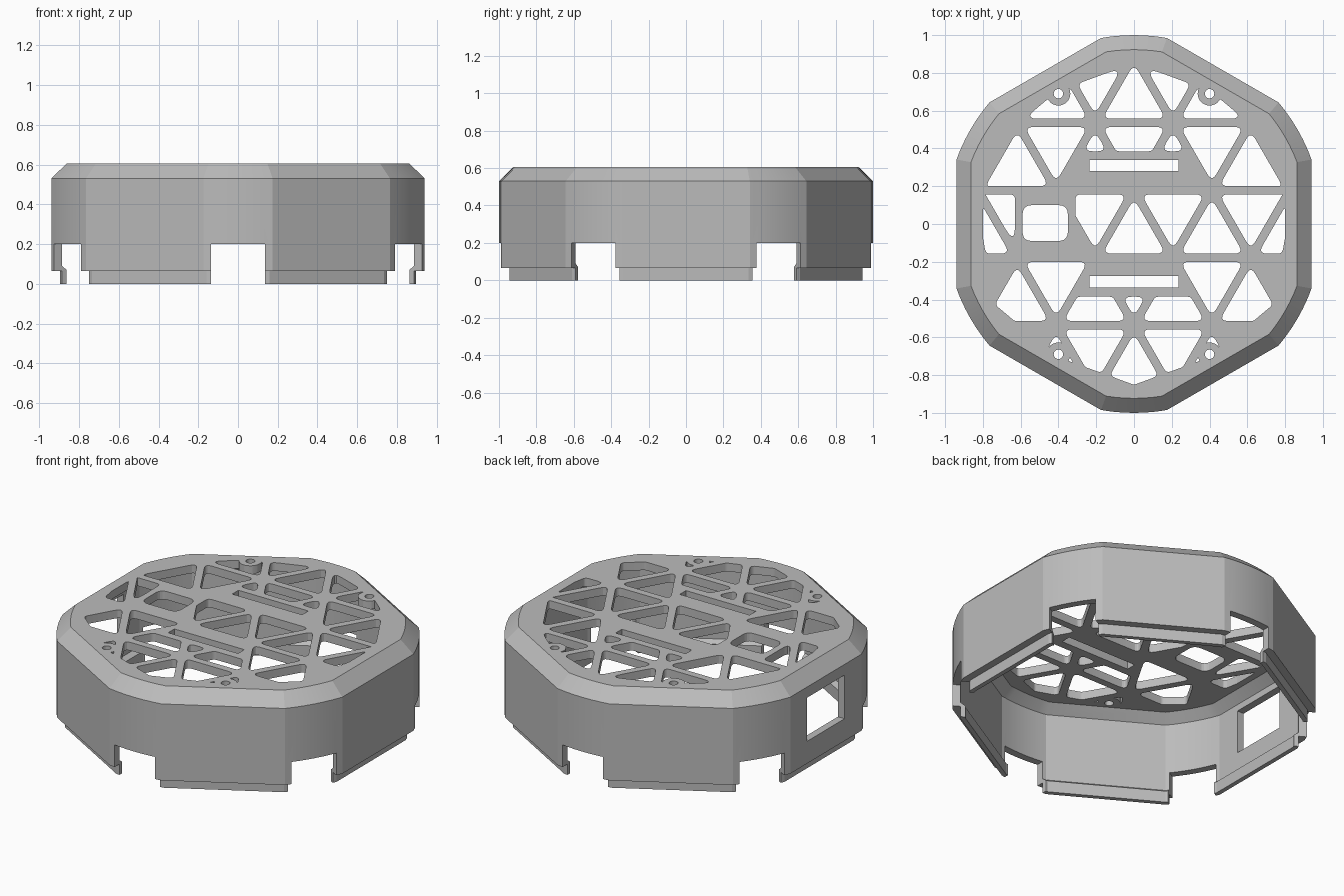
import bpy, bmesh
from math import sin, cos, tan, acos, radians, sqrt, pi
from mathutils import Vector

if "Cube" in bpy.data.objects:
    bpy.data.objects.remove(bpy.data.objects["Cube"])

APOTHEM, RADIUS = 0.94, 1.0
PLATE_LOW, TOP = 0.555, 0.605
STRUT, PITCH = 0.022, 0.357
SIDE = PITCH * 2 / sqrt(3)

grey = bpy.data.materials.new("grey plastic")
grey.use_nodes = True
grey.diffuse_color = (0.5, 0.5, 0.5, 1)
grey.node_tree.nodes["Principled BSDF"].inputs["Base Color"].default_value = (0.5, 0.5, 0.5, 1)


def outline(inset):
    """Hexagon with its corners rounded off by a circle."""
    a, r = APOTHEM - inset, RADIUS - inset
    half = acos(a / r)
    points = []
    for k in range(6):
        start, end = k * pi / 3 + half, (k + 1) * pi / 3 - half
        for i in range(7):
            t = start + (end - start) * i / 6
            points.append((r * cos(t), r * sin(t)))
    return points


def finish(bm, name):
    bmesh.ops.recalc_face_normals(bm, faces=bm.faces)
    mesh = bpy.data.meshes.new(name)
    bm.to_mesh(mesh)
    bm.free()
    obj = bpy.data.objects.new(name, mesh)
    mesh.materials.append(grey)
    bpy.context.collection.objects.link(obj)
    return obj


def loft(name, levels):
    """Skin outlines given as (points, z), capped at both ends."""
    bm = bmesh.new()
    rings = [[bm.verts.new((x, y, z)) for x, y in pts] for pts, z in levels]
    for low, high in zip(rings, rings[1:]):
        for i in range(len(low)):
            bm.faces.new((low[i - 1], low[i], high[i], high[i - 1]))
    bm.faces.new(rings[0])
    bm.faces.new(rings[-1])
    return finish(bm, name)


def prisms(name, shapes):
    """Upright prisms from (points, low, high), joined in one object."""
    bm = bmesh.new()
    for pts, low, high in shapes:
        face = bm.faces.new([bm.verts.new((p[0], p[1], low)) for p in pts])
        new = bmesh.ops.extrude_face_region(bm, geom=[face])["geom"]
        bmesh.ops.translate(bm, vec=(0, 0, high - low),
                            verts=[v for v in new if isinstance(v, bmesh.types.BMVert)])
    obj = finish(bm, name)
    obj.hide_render = True
    return obj


def rect(x0, x1, y0, y1):
    return [Vector(p) for p in ((x0, y0), (x1, y0), (x1, y1), (x0, y1))]


def circle(cx, cy, r, n=24):
    return [(cx + r * cos(2 * pi * i / n), cy + r * sin(2 * pi * i / n)) for i in range(n)]


def clip(pts, normal, limit):
    """Keep the part of a polygon where p . normal <= limit."""
    n, out = Vector(normal), []
    for p, q in zip(pts, pts[1:] + pts[:1]):
        a, b = p.dot(n) - limit, q.dot(n) - limit
        if a <= 0:
            out.append(p)
        if a * b < 0:
            out.append(p.lerp(q, a / (a - b)))
    return out


def area(pts):
    return abs(sum(p.x * q.y - q.x * p.y for p, q in zip(pts, pts[1:] + pts[:1]))) / 2


def rounded(pts, radius=0.028):
    pts = [p for i, p in enumerate(pts) if (p - pts[i - 1]).length > 0.002]
    out = []
    for i, p in enumerate(pts):
        a, b = pts[i - 1] - p, pts[(i + 1) % len(pts)] - p
        bend = pi - a.angle(b)
        d = min(radius * tan(bend / 2), 0.45 * a.length, 0.45 * b.length)
        s, e = p + a.normalized() * d, p + b.normalized() * d
        for k in range(6):
            t = k / 5
            out.append(s * (1 - t) ** 2 + p * 2 * t * (1 - t) + e * t ** 2)
    return out


def triangle(row, col):
    """Lattice triangle shrunk by the strut width; odd sums point down."""
    up = 1 if (row + col) % 2 == 0 else -1
    size = PITCH / 3 - STRUT
    cx, cy = col * SIDE / 2, row * PITCH - up * PITCH / 6
    return [Vector((cx + 2 * size * cos(radians(t)), cy + up * 2 * size * sin(radians(t))))
            for t in (90, 210, 330)]


# Triangular vents, trimmed by the rim and by the frames of the other openings
vents = []
for row in range(-2, 3):
    for col in range(-4, 5):
        if abs(row) == 1 and abs(col) == 4:
            continue
        pts = triangle(row, col)
        for deg in range(0, 360, 10):
            limit = 0.86 if 20 <= deg % 60 <= 40 else 0.8
            pts = clip(pts, (cos(radians(deg)), sin(radians(deg))), limit)
        if row == 0 and col == -2:
            continue
        if row == 0 and col == -3:
            pts = clip(pts, (1, 0), -0.63)
        if row == 0 and col == -1:
            pts = clip(pts, (-1, 0), 0.31)
        if abs(row) == 1 and abs(col) < 2:
            pts = clip(pts, (0, -row), -0.385)
        if len(pts) > 2 and area(pts) > 0.006:
            vents.append((rounded(pts), 0.5, 0.7))

# Two slots and a rounded square port in the top plate
for y in (0.31, -0.305):
    vents.append((rect(-0.235, 0.235, y - 0.03, y + 0.03), 0.5, 0.7))
vents.append((rounded(rect(-0.59, -0.35, -0.09, 0.1), 0.05), 0.5, 0.7))

# Corner notches along the bottom and a window in one side
openings = [(rect(-1.1, -0.85, -0.18, 0.18), 0.2, 0.465)]
for k in range(6):
    t = radians(30 + 60 * k)
    out, side = Vector((cos(t), sin(t))), Vector((-sin(t), cos(t))) * 0.136
    openings.append(([out * 0.6 - side, out * 1.1 - side, out * 1.1 + side, out * 0.6 + side],
                     -0.1, 0.2))

# Shell: inner ceiling, inner wall, locating lip, outer wall, chamfered top
profile = [(0.1, PLATE_LOW), (0.045, 0.505), (0.045, 0.09), (0.072, 0.07), (0.072, 0),
           (0.045, 0), (0.045, 0.065), (0, 0.065), (0, 0.53), (0.077, TOP)]
shell = loft("vented_cover", [(outline(inset), z) for inset, z in profile])

screws = [(x, y) for x in (-0.4, 0.4) for y in (-0.69, 0.69)]
steps = [
    (prisms("opening_cutter", openings), "DIFFERENCE"),
    (prisms("vent_cutter", vents), "DIFFERENCE"),
    (prisms("screw_boss", [(circle(x, y, 0.063), PLATE_LOW, TOP) for x, y in screws]), "UNION"),
    (prisms("screw_hole_cutter", [(circle(x, y, 0.025), 0.4, 0.7) for x, y in screws]), "DIFFERENCE"),
]
bpy.ops.object.select_all(action="DESELECT")
bpy.context.view_layer.objects.active = shell
shell.select_set(True)
for tool, operation in steps:
    mod = shell.modifiers.new(tool.name, "BOOLEAN")
    mod.operation, mod.object, mod.solver = operation, tool, "EXACT"
    bpy.ops.object.modifier_apply(modifier=mod.name)
    bpy.data.objects.remove(tool)
bpy.ops.object.shade_smooth_by_angle(angle=radians(15))
